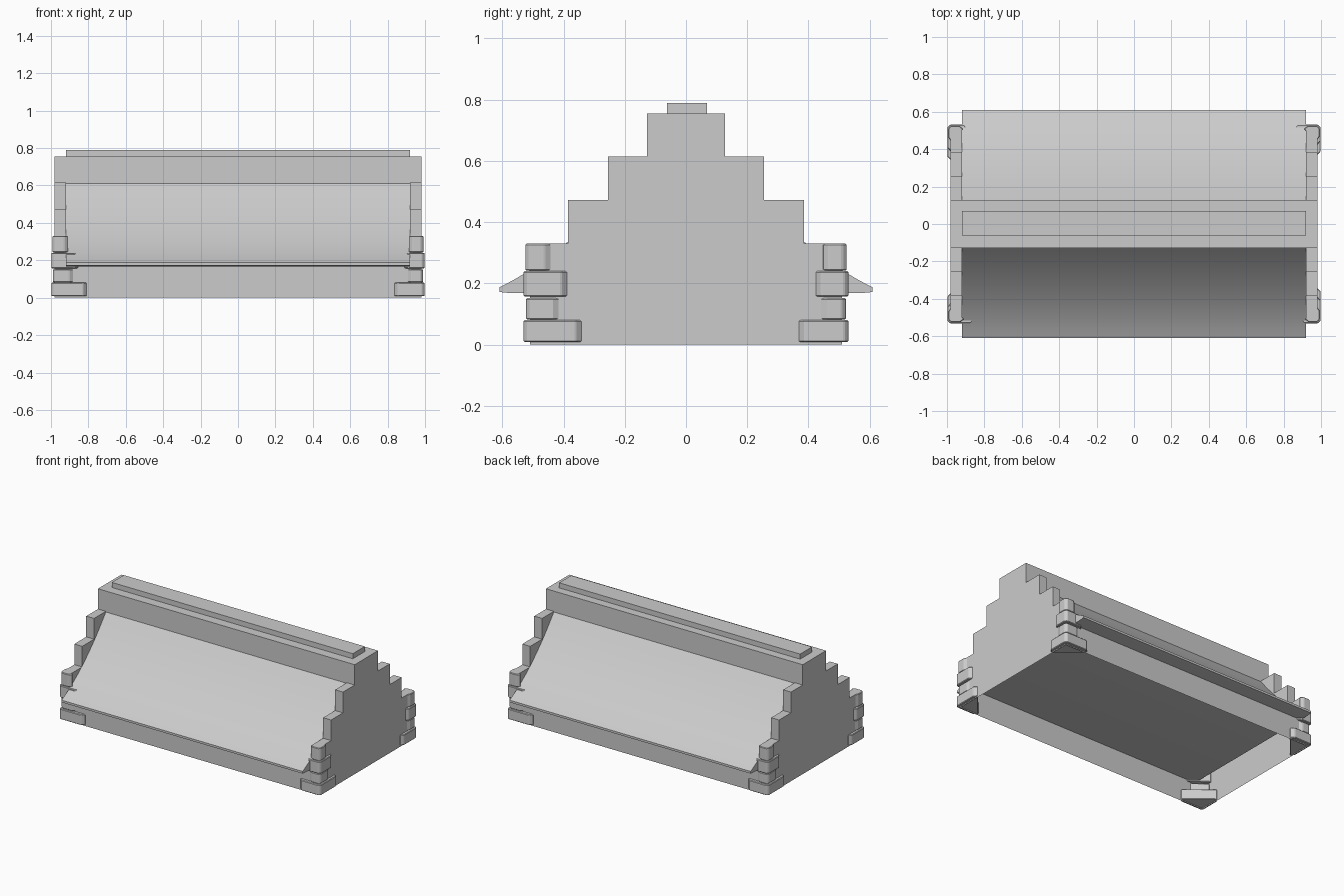
import bpy, bmesh

if "Cube" in bpy.data.objects:
    bpy.data.objects.remove(bpy.data.objects["Cube"])


def new_object(name, bm):
    bmesh.ops.recalc_face_normals(bm, faces=bm.faces)
    mesh = bpy.data.meshes.new(name)
    bm.to_mesh(mesh)
    bm.free()
    obj = bpy.data.objects.new(name, mesh)
    bpy.context.collection.objects.link(obj)
    return obj


def loft(name, ring_a, ring_b):
    """Solid between two matching outlines."""
    bm = bmesh.new()
    a = [bm.verts.new(p) for p in ring_a]
    b = [bm.verts.new(p) for p in ring_b]
    bm.faces.new(a)
    bm.faces.new(b)
    n = len(a)
    for i in range(n):
        j = (i + 1) % n
        bm.faces.new((a[i], a[j], b[j], b[i]))
    return new_object(name, bm)


def box(name, x0, x1, y0, y1, z0, z1):
    ring = [(x0, y0), (x1, y0), (x1, y1), (x0, y1)]
    return loft(name, [(x, y, z0) for x, y in ring], [(x, y, z1) for x, y in ring])


def mirror_y(half):
    return half + [(-y, z) for y, z in reversed(half)]


# Stepped gable ends; the inner face stops at the ceiling
steps = [(0.51, 0), (0.51, 0.33), (0.385, 0.33), (0.385, 0.472),
         (0.255, 0.472), (0.255, 0.615), (0.127, 0.615), (0.127, 0.755)]
profile = mirror_y(steps)
for side, s in (("left", -1), ("right", 1)):
    gable = loft("gable_" + side,
                 [(0.98 * s, y, z) for y, z in profile],
                 [(0.92 * s, y, max(z, 0.168)) for y, z in profile])
    # Underside stays open
    bm = bmesh.new()
    bm.from_mesh(gable.data)
    under = [f for f in bm.faces
             if all(v.co.z < 0.17 for v in f.verts)]
    bmesh.ops.delete(bm, geom=under, context='FACES_ONLY')
    bm.to_mesh(gable.data)
    bm.free()

# Long low walls, single sheets under the eaves
for side, s in (("front", -1), ("back", 1)):
    bm = bmesh.new()
    bm.faces.new([bm.verts.new((x, 0.51 * s, z)) for x, z in
                  ((-0.98, 0), (0.98, 0), (0.98, 0.19), (-0.98, 0.19))])
    wall = new_object("wall_" + side, bm)
    if (wall.data.polygons[0].normal.y > 0) != (s > 0):
        wall.data.flip_normals()

# Roof with flared eaves and a flat soffit
half = [(0.57, 0.168), (0.61, 0.172)]
for i in range(13):
    t = 0.49 * i / 12
    half.append((0.61 - t, 0.187 + 0.48 * t + 0.82 * t * t))
outline = mirror_y(half)
roof = loft("roof", [(-0.92, y, z) for y, z in outline],
            [(0.92, y, z) for y, z in outline])
bpy.context.view_layer.objects.active = roof
roof.select_set(True)
bpy.ops.object.shade_smooth_by_angle()
roof.select_set(False)

# Ridge beam and its cap
box("ridge_beam", -0.92, 0.92, -0.127, 0.127, 0.60, 0.755)
box("ridge_cap", -0.92, 0.92, -0.062, 0.069, 0.755, 0.79)

# Corner stones: (bottom, top, outward offset, arm one, arm two)
courses = [(0.008, 0.08, 0.0, 0.165, 0.192),
           (0.082, 0.152, -0.008, 0.085, 0.11),
           (0.157, 0.24, 0.0, 0.11, 0.145),
           (0.242, 0.33, -0.006, 0.08, 0.085)]
for sx in (-1, 1):
    for sy in (-1, 1):
        for i, (z0, z1, off, p, q) in enumerate(courses):
            ax, ay = (q, p) if sx * sy > 0 else (p, q)
            X, Y = 0.998 + off, 0.531 + off
            e = 0.022
            ring = [(X - 0.014, Y), (X, Y - 0.014), (X, Y - ay + e),
                    (0.978, Y - ay), (X - ax, 0.508), (X - ax + e, Y)]
            stone = loft(f"corner_stone_{'L' if sx < 0 else 'R'}"
                         f"{'F' if sy < 0 else 'B'}_{i + 1}",
                         [(x * sx, y * sy, z0) for x, y in ring],
                         [(x * sx, y * sy, z1) for x, y in ring])
            bevel = stone.modifiers.new("worn_edges", 'BEVEL')
            bevel.width = 0.004
            bevel.segments = 1
